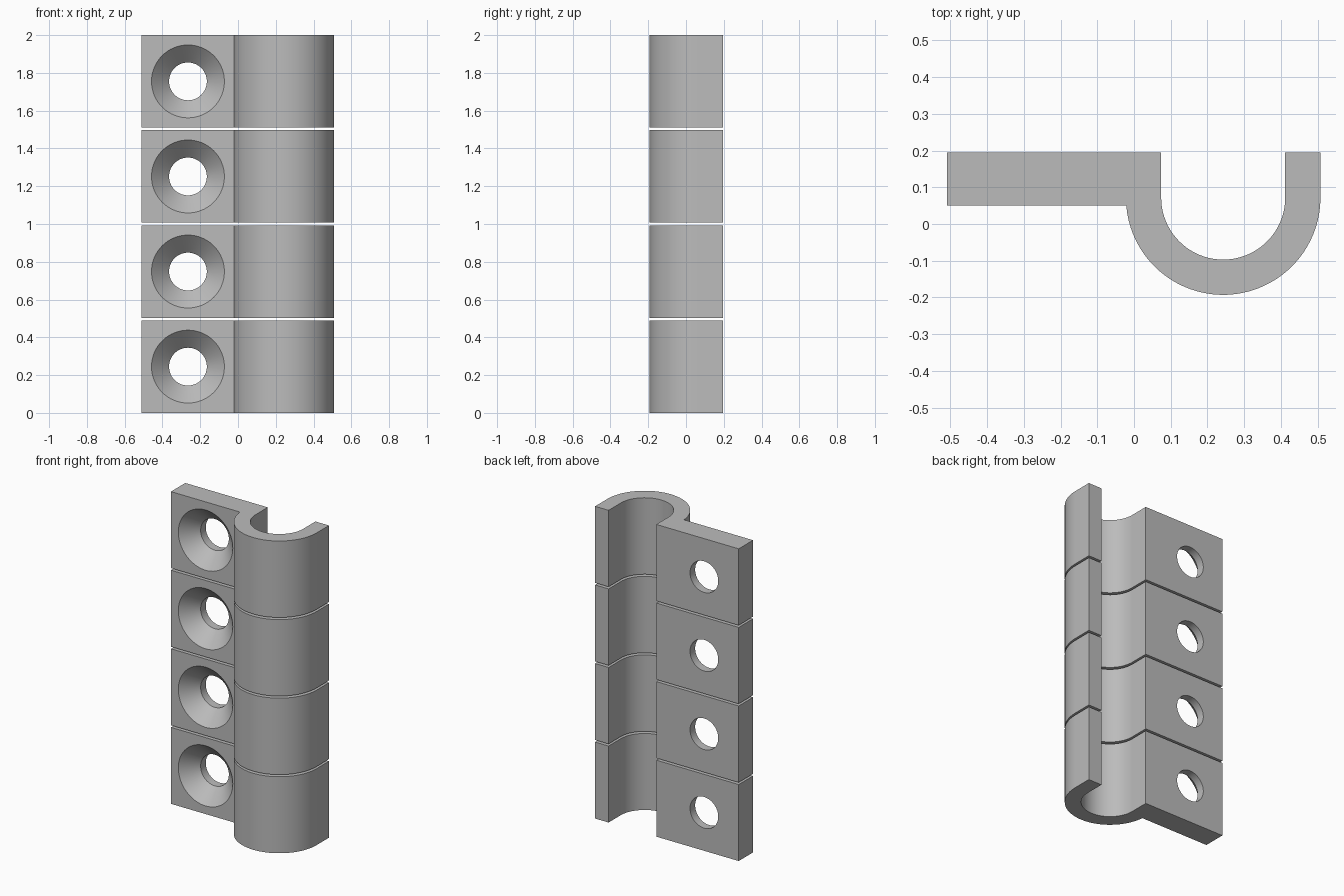
import bpy, bmesh
from math import cos, sin, pi, asin, radians

cube = bpy.data.objects.get("Cube")
if cube:
    bpy.data.objects.remove(cube, do_unlink=True)

COUNT, HEIGHT = 4, 0.49
PITCH = (2 - HEIGHT) / (COUNT - 1)
BACK, FRONT, LEFT_END = 0.195, 0.05, -0.51      # mounting plate
CX, CY, R_OUT, R_IN = 0.243, 0.072, 0.265, 0.169  # hook
HOLE_X, R_HOLE, R_SINK = -0.265, 0.1, 0.193     # screw hole

grey = bpy.data.materials.new("plain grey")
grey.use_nodes = True
colour = (0.5, 0.5, 0.5, 1)
grey.diffuse_color = colour
grey.node_tree.nodes["Principled BSDF"].inputs["Base Color"].default_value = colour


def arc(radius, start, end, steps=40):
    return [(CX + radius * cos(start + (end - start) * i / steps),
             CY + radius * sin(start + (end - start) * i / steps))
            for i in range(steps + 1)]


def make_object(name, bm):
    bmesh.ops.recalc_face_normals(bm, faces=bm.faces)
    mesh = bpy.data.meshes.new(name)
    bm.to_mesh(mesh)
    bm.free()
    obj = bpy.data.objects.new(name, mesh)
    bpy.context.collection.objects.link(obj)
    return obj


def clip_body(name):
    # plate and J-shaped hook share one extruded outline
    meet = pi + asin((CY - FRONT) / R_OUT)
    outline = [(LEFT_END, BACK), (LEFT_END, FRONT)]
    outline += arc(R_OUT, meet, 2 * pi)
    outline += [(CX + R_OUT, BACK), (CX + R_IN, BACK)]
    outline += arc(R_IN, 2 * pi, pi)
    outline += [(CX - R_IN, BACK)]
    bm = bmesh.new()
    face = bm.faces.new([bm.verts.new((x, y, 0)) for x, y in outline])
    grown = bmesh.ops.extrude_face_region(bm, geom=[face])["geom"]
    verts = [v for v in grown if isinstance(v, bmesh.types.BMVert)]
    bmesh.ops.translate(bm, verts=verts, vec=(0, 0, HEIGHT))
    return make_object(name, bm)


def screw_cutter(sides=64):
    # countersink cone running into a straight hole, along y
    over = 0.01
    sections = [(R_SINK + over, FRONT - over),
                (R_HOLE, FRONT + R_SINK - R_HOLE),
                (R_HOLE, BACK + over)]
    bm = bmesh.new()
    rings = [[bm.verts.new((HOLE_X + r * cos(2 * pi * i / sides), y,
                            HEIGHT / 2 + r * sin(2 * pi * i / sides)))
              for i in range(sides)] for r, y in sections]
    for a, b in zip(rings, rings[1:]):
        for i in range(sides):
            j = (i + 1) % sides
            bm.faces.new((a[i], a[j], b[j], b[i]))
    bm.faces.new(rings[0])
    bm.faces.new(rings[-1])
    return make_object("screw_hole_cutter", bm)


# one clip with its hole cut
clip = clip_body("hook_clip_1")
cutter = screw_cutter()
cut = clip.modifiers.new("screw hole", 'BOOLEAN')
cut.operation = 'DIFFERENCE'
cut.solver = 'EXACT'
cut.object = cutter
bpy.context.view_layer.update()
graph = bpy.context.evaluated_depsgraph_get()
mesh = bpy.data.meshes.new_from_object(clip.evaluated_get(graph))
clip.modifiers.clear()
clip.data = mesh
bpy.data.objects.remove(cutter, do_unlink=True)
mesh.materials.clear()
mesh.materials.append(grey)

# smooth curves, sharp edges
bpy.ops.object.select_all(action='DESELECT')
clip.select_set(True)
bpy.context.view_layer.objects.active = clip
bpy.ops.object.shade_smooth_by_angle(angle=radians(25))

# stack of clips with narrow gaps
for i in range(1, COUNT):
    copy = clip.copy()
    copy.name = f"hook_clip_{i + 1}"
    copy.location.z = i * PITCH
    bpy.context.collection.objects.link(copy)
